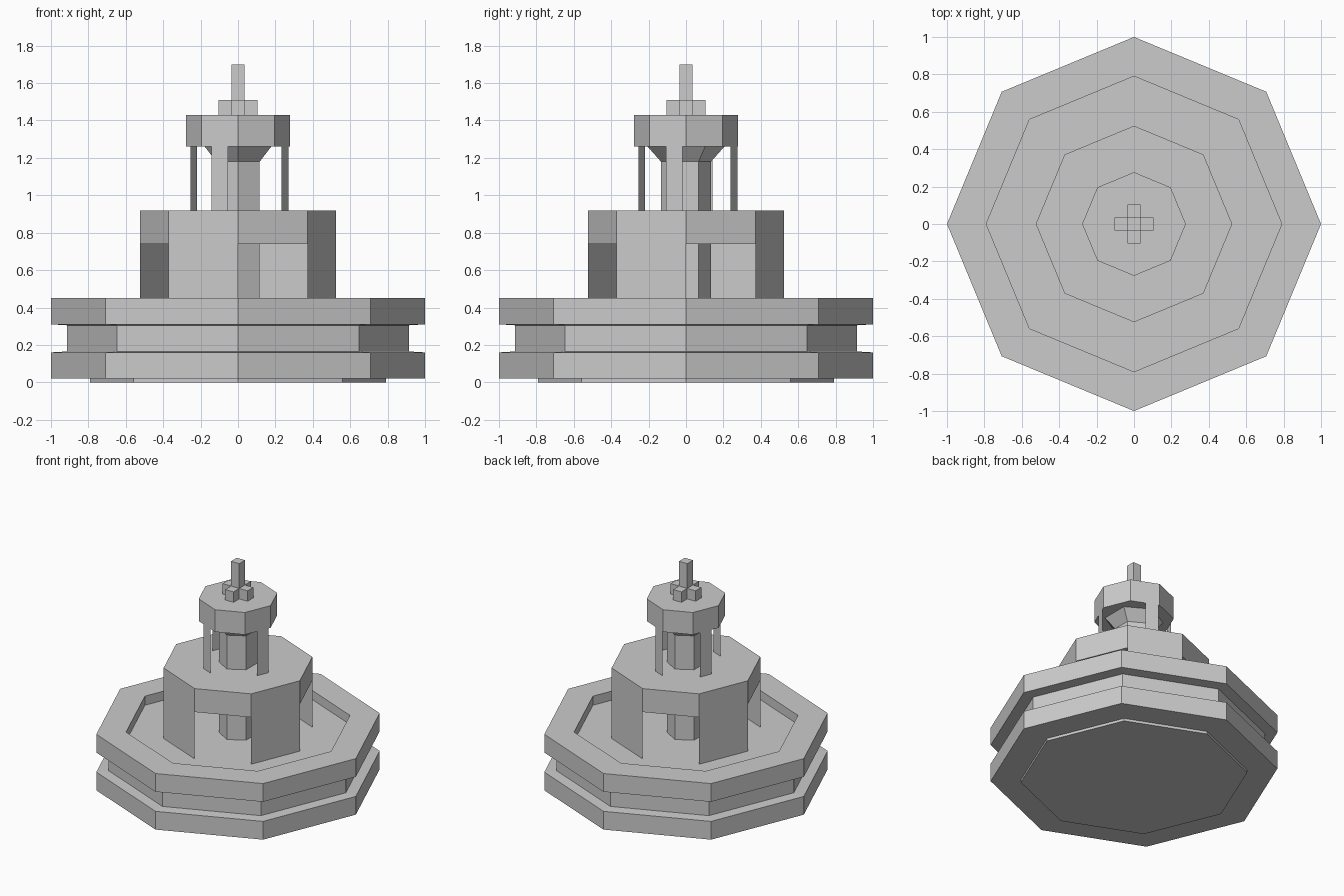
import bpy, bmesh, math

if "Cube" in bpy.data.objects:
    bpy.data.objects.remove(bpy.data.objects["Cube"])


def finish(name, bm):
    bmesh.ops.recalc_face_normals(bm, faces=bm.faces)
    mesh = bpy.data.meshes.new(name)
    bm.to_mesh(mesh)
    bm.free()
    obj = bpy.data.objects.new(name, mesh)
    bpy.context.collection.objects.link(obj)
    return obj


def lathe(name, profile, sides=8, turn=0.0, caps=True):
    """Revolve (radius, z) points into a faceted solid."""
    bm = bmesh.new()
    rings = []
    for r, z in profile:
        rings.append([bm.verts.new((r * math.cos(turn + math.tau * i / sides),
                                    r * math.sin(turn + math.tau * i / sides), z))
                      for i in range(sides)])
    for a, b in zip(rings, rings[1:]):
        for i in range(sides):
            j = (i + 1) % sides
            bm.faces.new((a[i], a[j], b[j], b[i]))
    if caps:
        bm.faces.new(rings[0])
        bm.faces.new(rings[-1])
    return finish(name, bm)


def wall_panel(name, radius, face, t0, t1, z0, z1):
    """Thin sheet on one octagon side, spanning t0..t1 along that side."""
    a, b = (math.radians(45 * k) for k in (face, face + 1))
    pa = (radius * math.cos(a), radius * math.sin(a))
    pb = (radius * math.cos(b), radius * math.sin(b))
    ends = [tuple(p + (q - p) * t for p, q in zip(pa, pb)) for t in (t0, t1)]
    bm = bmesh.new()
    bm.faces.new([bm.verts.new(v) for v in (
        (*ends[0], z0), (*ends[1], z0), (*ends[1], z1), (*ends[0], z1))])
    mesh = bpy.data.meshes.new(name)
    bm.to_mesh(mesh)
    bm.free()
    bpy.context.collection.objects.link(bpy.data.objects.new(name, mesh))


def box(name, size, center):
    bm = bmesh.new()
    bmesh.ops.create_cube(bm, size=1)
    bmesh.ops.scale(bm, vec=size, verts=bm.verts)
    bmesh.ops.translate(bm, vec=center, verts=bm.verts)
    return finish(name, bm)


WATER = 0.38

# Basin: grooved octagonal rim around a floor block
lathe("basin_rim", [(0.79, WATER), (0.79, 0.45), (1, 0.45), (1, 0.31), (0.915, 0.305),
                    (0.915, 0.165), (1, 0.16), (1, 0.02), (0.79, 0.02)], caps=False)
lathe("basin_floor", [(0.79, 0), (0.79, WATER)])

# Middle tier: slab on four wall panels, every other side open
lathe("middle_tier", [(0.525, 0.74), (0.525, 0.92)])
for face in (1, 3, 5, 7):
    wall_panel(f"middle_wall_{face}", 0.525, face, 0, 1, WATER, 0.74)

# Central hexagonal column, with its flared head under the upper tier
lathe("lower_column", [(0.134, WATER), (0.134, 0.74)], 6, math.pi / 6)
lathe("upper_column", [(0.134, 0.92), (0.134, 1.18), (0.205, 1.26)], 6, math.pi / 6)

# Upper tier: small slab on four narrow legs
lathe("upper_tier", [(0.277, 1.26), (0.277, 1.43)])
for face, t0 in ((1, 0.52), (3, 0.28), (5, 0.28), (7, 0.46)):
    wall_panel(f"upper_leg_{face}", 0.277, face, t0, t0 + 0.45, 0.92, 1.26)

# Spout: cross-shaped foot and post
for side in (-1, 1):
    box("spout_arm_x", (0.07, 0.07, 0.08), (side * 0.07, 0, 1.47))
    box("spout_arm_y", (0.07, 0.07, 0.08), (0, side * 0.07, 1.47))
box("spout_post", (0.07, 0.07, 0.27), (0, 0, 1.565))
